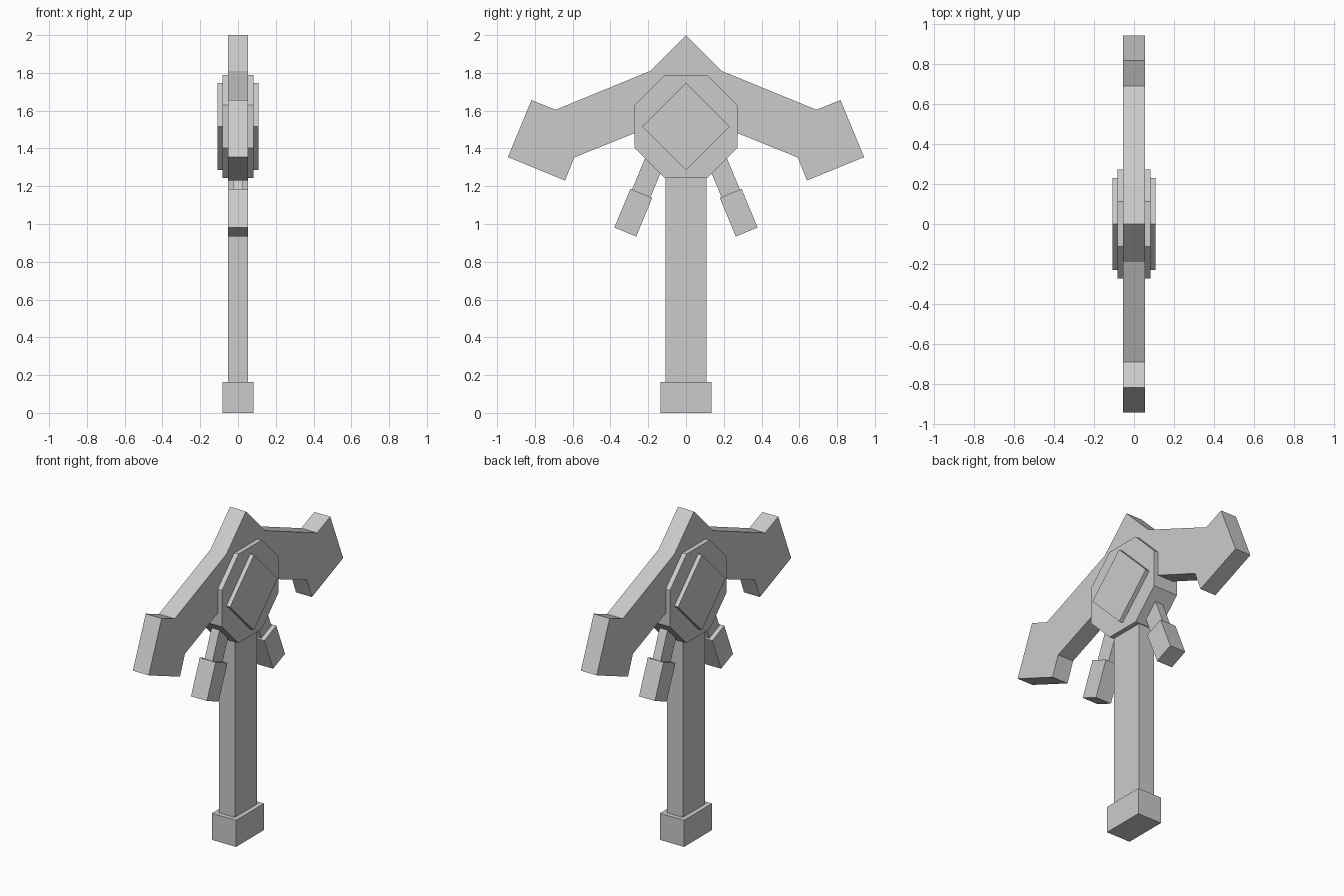
import bpy, bmesh
from math import sin, cos, radians

if "Cube" in bpy.data.objects:
    bpy.data.objects.remove(bpy.data.objects["Cube"])


def slab(name, profile, half):
    """Extrude a (y, z) outline symmetrically along x."""
    bm = bmesh.new()
    face = bm.faces.new([bm.verts.new((-half, y, z)) for y, z in profile])
    ext = bmesh.ops.extrude_face_region(bm, geom=[face])
    verts = [v for v in ext["geom"] if isinstance(v, bmesh.types.BMVert)]
    bmesh.ops.translate(bm, verts=verts, vec=(2 * half, 0, 0))
    bmesh.ops.recalc_face_normals(bm, faces=bm.faces)
    mesh = bpy.data.meshes.new(name)
    bm.to_mesh(mesh)
    bm.free()
    obj = bpy.data.objects.new(name, mesh)
    bpy.context.collection.objects.link(obj)
    return obj


def rect(w, z0, z1):
    return [(-w, z0), (w, z0), (w, z1), (-w, z1)]


def tilted(cy, cz, w, down, up, side):
    """Rectangle leaning 22.5 degrees outwards around (cy, cz)."""
    s, c = sin(radians(22.5)), cos(radians(22.5))
    pts = [(-w, -down), (w, -down), (w, up), (-w, up)]
    return [(side * (cy + a * c - b * s), cz + a * s + b * c) for a, b in pts]


# Handle and pommel
slab("pommel", rect(0.136, 0, 0.163), 0.082)
slab("handle", rect(0.108, 0.1, 1.35), 0.054)

# Winged head, right half mirrored to the left
half = [(0.19, 1.81), (0.69, 1.605), (0.818, 1.656), (0.943, 1.354),
        (0.64, 1.23), (0.592, 1.352), (0.27, 1.482)]
slab("head", [(0, 2.0)] + half + [(0, 1.59)] + [(-y, z) for y, z in reversed(half)], 0.054)

# Octagonal hub with raised diamond
r, k, cz = 0.273, 0.113, 1.516
slab("hub", [(k, cz + r), (r, cz + k), (r, cz - k), (k, cz - r),
             (-k, cz - r), (-r, cz - k), (-r, cz + k), (-k, cz + r)], 0.083)
d = 0.231
slab("hub_diamond", [(0, cz + d), (d, cz), (0, cz - d), (-d, cz)], 0.108)

# Hanging prongs under the head
for side, label in ((1, "right"), (-1, "left")):
    slab("prong_rod_" + label, tilted(0.279, 1.06, 0.053, 0.05, 0.36, side), 0.027)
    slab("prong_block_" + label, tilted(0.279, 1.06, 0.0625, 0.111, 0.111, side), 0.054)
